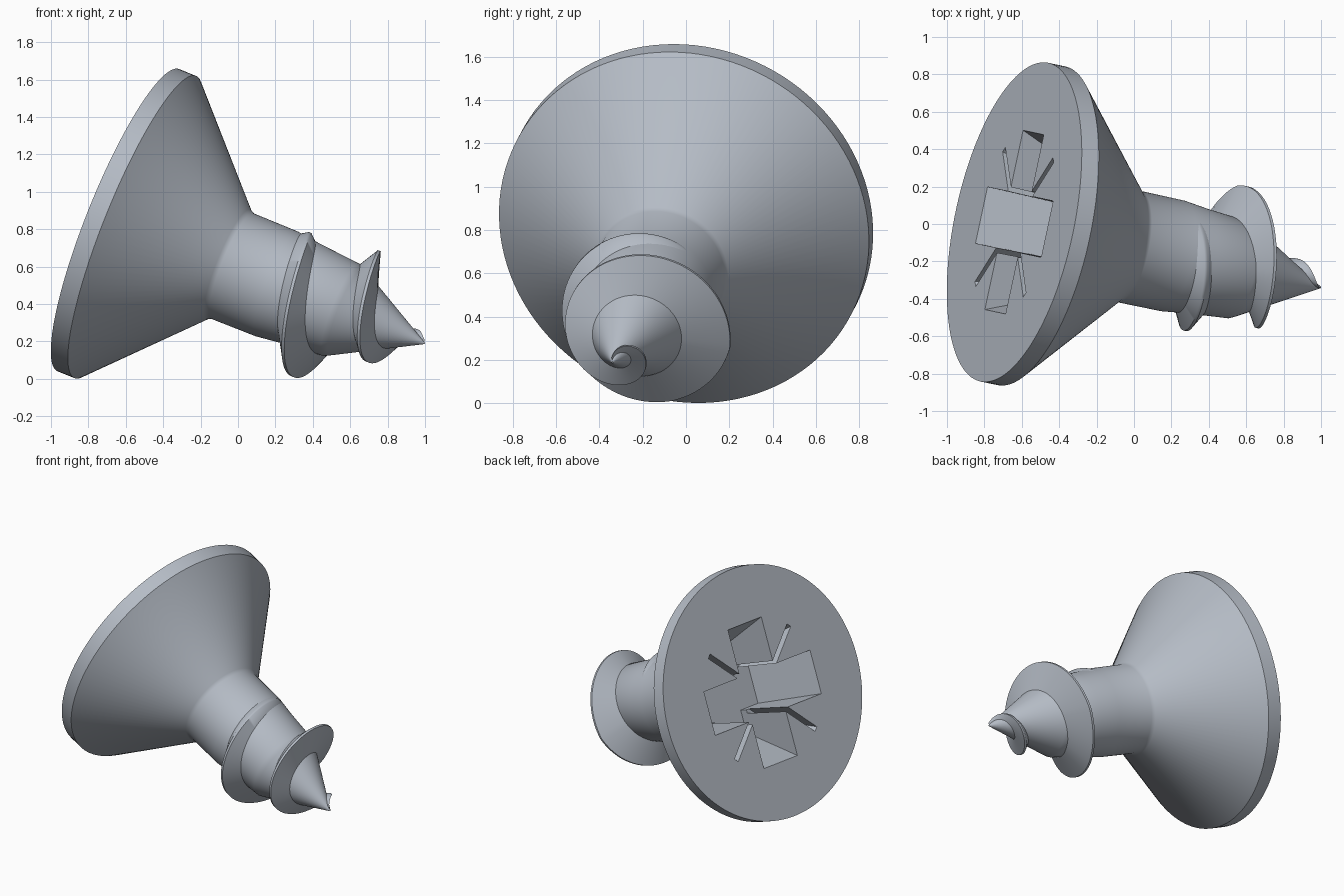
import bpy, bmesh, math
from mathutils import Vector, Matrix

if "Cube" in bpy.data.objects:
    bpy.data.objects.remove(bpy.data.objects["Cube"])

# Screw axis frame: local z runs from head face to tip, local x points up
axis = Vector((0.910, -0.194, -0.366)).normalized()
up = (Vector((0, 0, 1)) - axis * axis.z).normalized()
side = axis.cross(up)
FRAME = Matrix.Translation((-0.64, 0.01, 0.848)) @ Matrix((up, side, axis)).transposed().to_4x4()

steel = bpy.data.materials.new("steel_grey")
steel.diffuse_color = (0.46, 0.50, 0.56, 1)
steel.use_nodes = True
steel.node_tree.nodes["Principled BSDF"].inputs["Base Color"].default_value = steel.diffuse_color


def make(name, verts, faces, angle=None):
    me = bpy.data.meshes.new(name)
    me.from_pydata(verts, [], faces)
    bm = bmesh.new()
    bm.from_mesh(me)
    bmesh.ops.recalc_face_normals(bm, faces=bm.faces)
    bm.to_mesh(me)
    bm.free()
    me.transform(FRAME)
    me.materials.append(steel)
    ob = bpy.data.objects.new(name, me)
    bpy.context.collection.objects.link(ob)
    if angle:
        smooth(ob, angle)
    return ob


def smooth(ob, angle):
    bpy.ops.object.select_all(action='DESELECT')
    ob.select_set(True)
    bpy.context.view_layer.objects.active = ob
    bpy.ops.object.shade_smooth_by_angle(angle=math.radians(angle))


def interp(table, t):
    for (a, ra), (b, rb) in zip(table, table[1:]):
        if t <= b:
            return ra + (rb - ra) * max(0, t - a) / (b - a)
    return table[-1][1]


# Countersunk head, neck, shank and point: one turned profile (position, radius)
PROFILE = [(0, 0.871), (0.1, 0.871), (0.645, 0.316), (0.67, 0.304), (0.93, 0.302),
           (1.07, 0.285), (1.31, 0.265), (1.34, 0.25), (1.80, 0.004)]
N = 112
verts, faces = [], []
for t, r in PROFILE:
    for i in range(N):
        a = math.tau * i / N
        verts.append((r * math.cos(a), r * math.sin(a), t))
for k in range(len(PROFILE) - 1):
    for i in range(N):
        j = (i + 1) % N
        faces.append((k * N + i, k * N + j, k * N + N + j, k * N + N + i))
faces.append(tuple(range(N)))
faces.append(tuple(range(len(verts) - N, len(verts))))
body = make("screw_body", verts, faces)


def tapered_cutter(name, inner, outer, width, depth, shrink, turn):
    """Slot cutter with an end wall leaning inwards with depth."""
    pts = []
    for z, s, w in ((-0.05, -0.05 * shrink, width), (depth, depth * shrink, width * 0.94)):
        for x, y in ((inner, -w), (outer - s, -w), (outer - s, w), (inner, w)):
            if inner < 0 and x == inner:
                x = -(outer - s)
            pts.append(Matrix.Rotation(turn, 3, 'Z') @ Vector((x, y, z)))
    quads = [(0, 1, 2, 3), (4, 5, 6, 7)] + [(i, (i + 1) % 4, 4 + (i + 1) % 4, 4 + i) for i in range(4)]
    return make(name, pts, quads)


# Cross recess and four thin diagonal slits
cutters = [tapered_cutter("recess_cutter", -1, 0.49, 0.155, 0.46, 0.4, k * math.pi / 2) for k in range(2)]
cutters += [tapered_cutter("slit_cutter", 0.1, 0.52, 0.018, 0.4, 0.4, math.pi / 4 + k * math.pi / 2)
            for k in range(4)]
bpy.context.view_layer.objects.active = body
for c in cutters:
    c.hide_render = True
    mod = body.modifiers.new("recess", 'BOOLEAN')
    mod.operation = 'DIFFERENCE'
    mod.solver = 'EXACT'
    mod.object = c
    bpy.ops.object.modifier_apply(modifier=mod.name)
for c in cutters:
    bpy.data.objects.remove(c)
smooth(body, 28)

# Helical thread: crest swells along the shank, then shrinks to the point
CREST = [(0.90, 0.27), (1.0, 0.322), (1.09, 0.373), (1.21, 0.44), (1.27, 0.46), (1.80, 0.006)]
HALF = [(0.90, 0.05), (1.0, 0.06), (1.2, 0.1), (1.4, 0.07), (1.6, 0.05), (1.80, 0.01)]
PITCH, STEPS = 0.385, 260
verts, faces = [], []
for i in range(STEPS + 1):
    t = 0.91 + (1.785 - 0.91) * i / STEPS
    a = (t - 1.0) / PITCH * math.tau
    w, crest = interp(HALF, t), interp(CREST, t)
    for dt, r in ((-w, None), (-0.008, crest), (0.008, crest), (w, None)):
        z = min(t + dt, 1.795)
        if r is None:
            r = max(0.002, interp(PROFILE, z) - 0.012)
        verts.append((r * math.cos(a), r * math.sin(a), z))
for i in range(STEPS):
    for k in range(4):
        m = (k + 1) % 4
        faces.append((4 * i + k, 4 * i + m, 4 * i + 4 + m, 4 * i + 4 + k))
faces += [(0, 1, 2, 3), tuple(4 * STEPS + k for k in range(4))]
make("thread", verts, faces, 50)
